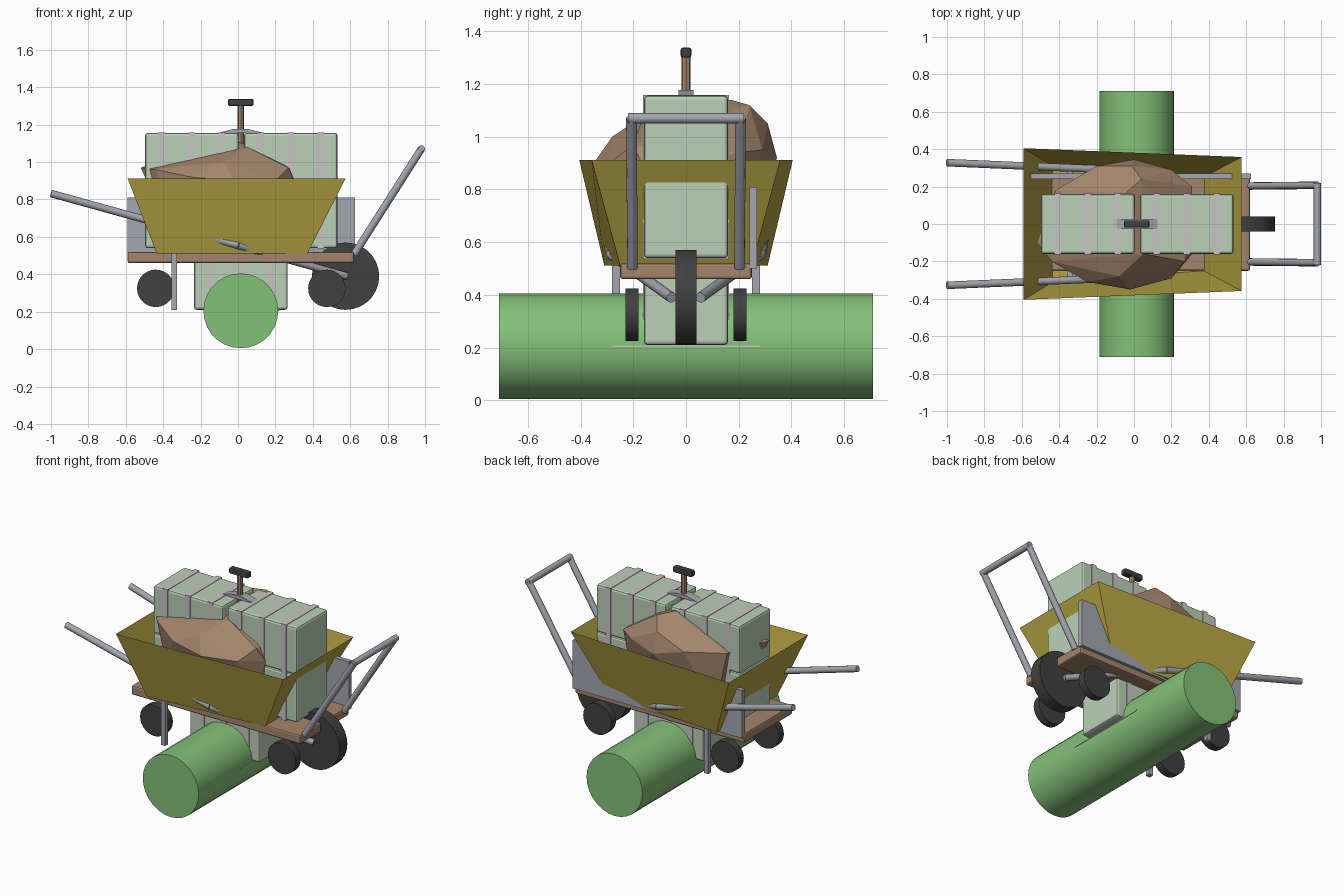
import bpy, bmesh, math
from mathutils import Vector

cube = bpy.data.objects.get("Cube")
if cube:
    bpy.data.objects.remove(cube, do_unlink=True)


def material(name, r, g, b):
    m = bpy.data.materials.new(name)
    m.use_nodes = True
    m.diffuse_color = (r, g, b, 1)
    m.node_tree.nodes["Principled BSDF"].inputs["Base Color"].default_value = (r, g, b, 1)
    return m


HAY = material("pale green", .50, .63, .48)
STRAP = material("strap grey", .60, .56, .56)
GREEN = material("leaf green", .23, .53, .19)
YELLOW = material("mustard yellow", .48, .38, .058)
BROWN = material("wood brown", .37, .235, .15)
METAL = material("metal grey", .37, .385, .43)
DARK = material("rubber black", .052, .052, .052)


def finish(name, bm, mat, smooth=False):
    bmesh.ops.recalc_face_normals(bm, faces=bm.faces)
    mesh = bpy.data.meshes.new(name)
    bm.to_mesh(mesh)
    bm.free()
    mesh.materials.append(mat)
    ob = bpy.data.objects.new(name, mesh)
    bpy.context.collection.objects.link(ob)
    if smooth:
        bpy.ops.object.select_all(action='DESELECT')
        ob.select_set(True)
        bpy.context.view_layer.objects.active = ob
        bpy.ops.object.shade_smooth_by_angle(angle=math.radians(35))
    return ob


def box(name, lo, hi, mat, bevel=0):
    lo, hi = Vector(lo), Vector(hi)
    bm = bmesh.new()
    bmesh.ops.create_cube(bm, size=1)
    bmesh.ops.scale(bm, vec=hi - lo, verts=bm.verts)
    bmesh.ops.translate(bm, vec=(lo + hi) / 2, verts=bm.verts)
    if bevel:
        bmesh.ops.bevel(bm, geom=bm.edges[:], offset=bevel, segments=2,
                        profile=.5, affect='EDGES')
    return finish(name, bm, mat)


def rod(name, a, b, radius, mat, sides=12):
    a, b = Vector(a), Vector(b)
    bm = bmesh.new()
    bmesh.ops.create_cone(bm, cap_ends=True, segments=sides, radius1=radius,
                          radius2=radius, depth=(b - a).length)
    turn = (b - a).to_track_quat('Z', 'Y').to_matrix()
    bmesh.ops.rotate(bm, matrix=turn, verts=bm.verts)
    bmesh.ops.translate(bm, vec=(a + b) / 2, verts=bm.verts)
    return finish(name, bm, mat, sides > 8)


def wheel(name, x, y, z, radius, half_width):
    return rod(name, (x, y - half_width, z), (x, y + half_width, z), radius, DARK, 28)


def bale(name, x, z):
    box(name, (x - .25, -.16, z), (x + .25, .16, z + .308), HAY, .014)
    for i in (-1, 0, 1):
        s = x + i * .16
        box(name + "_strap", (s - .018, -.164, z - .003), (s + .018, .164, z + .311), STRAP)


# Roller lying crosswise under everything
rod("roller", (.015, -.71, .205), (.015, .71, .205), .2, GREEN, 28)
box("roller_strip", (.19, -.28, .203), (.218, .28, .209), STRAP)

# Stacked strapped bales
bale("bottom_bale", .015, .21)
for x in (-.247, .282):
    bale("middle_bale", x, .54)
    bale("top_bale", x, .848)

# Flat cart: bed, side panel, casters, push handle
box("cart_bed", (-.59, -.25, .46), (.62, .25, .52), BROWN, .01)
box("cart_panel", (-.59, .24, .5), (.625, .27, .81), METAL)
for side in (-1, 1):
    for x in (-.44, .475):
        wheel("caster", x, side * .205, .325, .1, .025)
    rod("push_handle_post", (.62, side * .203, .505), (.98, side * .207, 1.07), .02, METAL)
rod("push_handle_bar", (.98, -.22, 1.07), (.98, .22, 1.07), .02, METAL)

# Barrow tub: flared open shell, wider at the handle end
bm = bmesh.new()
rings = []
for z, x0, w0, x1, w1 in ((.512, -.435, .31, .372, .25), (.912, -.59, .405, .575, .358)):
    rings.append([bm.verts.new(p) for p in
                  ((x0, -w0, z), (x1, -w1, z), (x1, w1, z), (x0, w0, z))])
low, high = rings
bm.faces.new(low[::-1])
for i in range(4):
    j = (i + 1) % 4
    bm.faces.new((low[i], low[j], high[j], high[i]))
finish("barrow_tub", bm, YELLOW)

# Barrow frame: bent handles converging on the front wheel, and legs
for side in (-1, 1):
    path = [(-1, side * .328, .832), (0, side * .285, .555), (.58, side * .055, .39)]
    for a, b in zip(path, path[1:]):
        rod("barrow_handle", a, b, .02, METAL)
    box("barrow_leg", (-.355, side * .265 - .015, .21), (-.325, side * .265 + .015, .53), METAL)
wheel("barrow_wheel", .575, 0, .39, .18, .04)

# Faceted mound filling the tub
bm = bmesh.new()
for p in ((-.52, -.1, .97), (-.44, -.2, .96), (-.42, .18, .97), (-.2, .31, .97),
          (0, .345, .92), (.2, .29, .95), (.31, .2, .94), (-.04, .17, 1.14),
          (.04, .24, 1.12), (-.01, .31, 1.05), (.05, -.16, 1.08), (.27, -.2, .97),
          (.31, -.16, .88), (.2, -.29, .9), (-.02, -.35, .9), (-.25, -.31, .92),
          (-.08, -.28, 1), (-.35, -.2, .6), (-.35, .2, .6), (.25, -.18, .6), (.25, .18, .6)):
    bm.verts.new(p)
hull = bmesh.ops.convex_hull(bm, input=bm.verts)
bmesh.ops.delete(bm, geom=list({v for v in hull["geom_interior"]
                                if isinstance(v, bmesh.types.BMVert)}), context='VERTS')
finish("soil_mound", bm, BROWN)

# Spade planted upright: shaft, grip and blade shoulder
rod("spade_shaft", (.015, 0, .95), (.015, 0, 1.31), .018, BROWN, 8)
box("spade_grip", (-.053, -.02, 1.3), (.083, .02, 1.338), DARK, .008)
bm = bmesh.new()
shoulder = [bm.verts.new((.015 + x, -.028, z)) for x, z in
            ((-.125, 1.155), (.125, 1.155), (.035, 1.178), (-.035, 1.178))]
face = bm.faces.new(shoulder)
ext = bmesh.ops.extrude_face_region(bm, geom=[face])
bmesh.ops.translate(bm, vec=(0, .056, 0),
                    verts=[g for g in ext["geom"] if isinstance(g, bmesh.types.BMVert)])
finish("spade_shoulder", bm, METAL)
